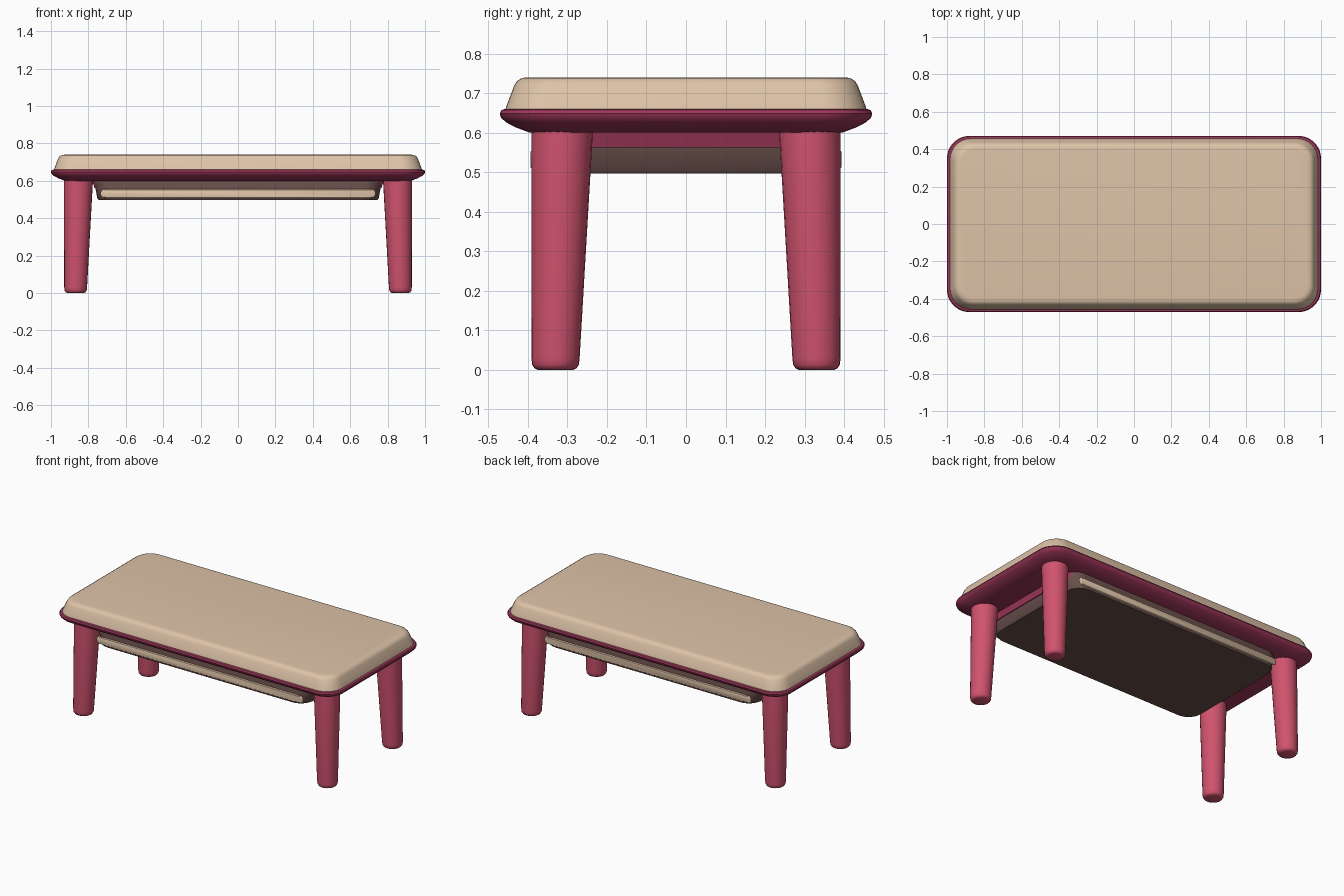
import bpy, bmesh, math

if "Cube" in bpy.data.objects:
    bpy.data.objects.remove(bpy.data.objects["Cube"])


def material(name, r, g, b):
    m = bpy.data.materials.new(name)
    lin = [((c / 255 + 0.055) / 1.055) ** 2.4 for c in (r, g, b)]
    m.diffuse_color = (*lin, 1)
    m.use_nodes = True
    m.node_tree.nodes["Principled BSDF"].inputs["Base Color"].default_value = m.diffuse_color
    return m


BEIGE = material("beige", 222, 195, 168)
PLUM = material("plum red", 158, 55, 90)
ROSE = material("rose red", 208, 83, 110)
BROWN = material("dark brown", 105, 80, 75)


def rounded_rect(hx, hy, r, z, steps=8):
    pts = []
    for i, (sx, sy) in enumerate(((1, 1), (-1, 1), (-1, -1), (1, -1))):
        for k in range(steps + 1):
            a = math.pi / 2 * (i + k / steps)
            pts.append((sx * (hx - r) + r * math.cos(a),
                        sy * (hy - r) + r * math.sin(a), z))
    return pts


def circle(cx, cy, r, z, n=24):
    return [(cx + r * math.cos(2 * math.pi * k / n),
             cy + r * math.sin(2 * math.pi * k / n), z) for k in range(n)]


def loft(name, rings, mat, angle=40):
    """Skin a stack of rings (bottom to top) and cap both ends."""
    bm = bmesh.new()
    loops = [[bm.verts.new(p) for p in ring] for ring in rings]
    n = len(loops[0])
    for a, b in zip(loops, loops[1:]):
        for k in range(n):
            bm.faces.new((a[k], a[(k + 1) % n], b[(k + 1) % n], b[k]))
    bm.faces.new(loops[0][::-1])
    bm.faces.new(loops[-1])
    bmesh.ops.recalc_face_normals(bm, faces=bm.faces)
    me = bpy.data.meshes.new(name)
    bm.to_mesh(me)
    bm.free()
    me.materials.append(mat)
    ob = bpy.data.objects.new(name, me)
    bpy.context.collection.objects.link(ob)
    bpy.ops.object.select_all(action='DESELECT')
    ob.select_set(True)
    bpy.context.view_layer.objects.active = ob
    bpy.ops.object.shade_smooth_by_angle(angle=math.radians(angle))
    return ob


# Padded table top
loft("table_top", [rounded_rect(*p) for p in (
    (0.985, 0.458, 0.11, 0.652), (0.982, 0.455, 0.11, 0.665),
    (0.962, 0.435, 0.10, 0.718), (0.955, 0.428, 0.10, 0.730),
    (0.942, 0.416, 0.09, 0.738), (0.925, 0.400, 0.08, 0.740))], BEIGE)

# Flared rim plate under the top
loft("rim_plate", [rounded_rect(*p) for p in (
    (0.925, 0.395, 0.09, 0.600), (0.960, 0.430, 0.10, 0.613),
    (0.985, 0.455, 0.11, 0.626), (0.997, 0.468, 0.12, 0.638),
    (1.000, 0.471, 0.12, 0.648), (0.996, 0.467, 0.12, 0.657),
    (0.985, 0.458, 0.11, 0.660))], PLUM)

# Storage tray hanging between the legs
loft("lower_tray", [rounded_rect(*p) for p in (
    (0.745, 0.385, 0.09, 0.497), (0.752, 0.388, 0.09, 0.505),
    (0.762, 0.382, 0.09, 0.560), (0.772, 0.375, 0.09, 0.602))], BROWN)

# Plum collar showing at the two ends of the tray
loft("tray_collar", [rounded_rect(*p) for p in (
    (0.768, 0.340, 0.05, 0.562), (0.778, 0.350, 0.05, 0.602))], PLUM)

# Beige panels on the long sides of the tray
for side, label in ((-1, "front"), (1, "back")):
    panel = loft(label + "_tray_panel",
                 [rounded_rect(0.735, 0.024, 0.022, 0, 4),
                  rounded_rect(0.728, 0.027, 0.009, 0.0, 4),
                  rounded_rect(0.720, 0.020, 0.008, 0.006, 4)][::2], BEIGE)
    panel.rotation_euler = (-side * math.pi / 2, 0, 0)
    panel.location = (0, side * 0.3875, 0.532)

# Four tapered legs, straight on the outside
LEG = ((0.868, 0.330, 0.044, 0.000), (0.868, 0.330, 0.053, 0.004),
       (0.868, 0.330, 0.059, 0.013), (0.868, 0.330, 0.061, 0.030),
       (0.853, 0.313, 0.078, 0.610))
for sx, lr in ((-1, "left"), (1, "right")):
    for sy, fb in ((-1, "front"), (1, "back")):
        loft(f"{fb}_{lr}_leg",
             [circle(sx * x, sy * y, r, z) for x, y, r, z in LEG], ROSE)
